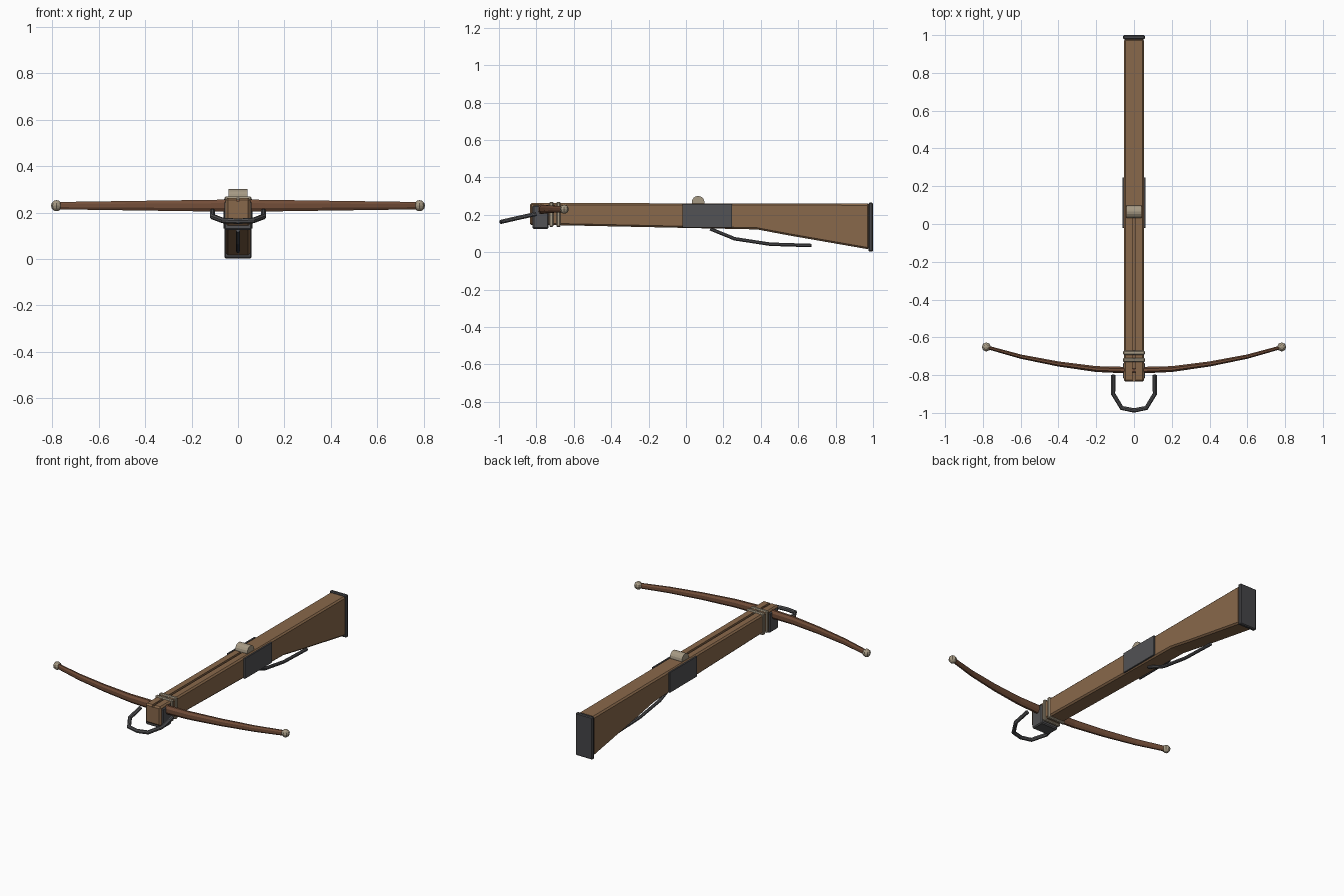
import bpy, bmesh, math
from mathutils import Vector

if "Cube" in bpy.data.objects:
    bpy.data.objects.remove(bpy.data.objects["Cube"])


def material(name, rgb):
    m = bpy.data.materials.new(name)
    m.diffuse_color = (*rgb, 1)
    m.use_nodes = True
    m.node_tree.nodes["Principled BSDF"].inputs["Base Color"].default_value = m.diffuse_color
    return m


WOOD = material("wood", (0.25, 0.14, 0.07))
BOW = material("bow_wood", (0.17, 0.075, 0.04))
IRON = material("iron", (0.06, 0.06, 0.065))
STEEL = material("steel", (0.085, 0.085, 0.09))
TAN = material("horn", (0.38, 0.32, 0.23))


def finish(bm, name, mat, bevel=0):
    bmesh.ops.recalc_face_normals(bm, faces=bm.faces)
    me = bpy.data.meshes.new(name)
    bm.to_mesh(me)
    bm.free()
    ob = bpy.data.objects.new(name, me)
    bpy.context.collection.objects.link(ob)
    if mat:
        me.materials.append(mat)
    if bevel:
        mod = ob.modifiers.new("bevel", 'BEVEL')
        mod.width = bevel
        mod.segments = 1
        mod.limit_method = 'ANGLE'
        mod.angle_limit = math.radians(40)
    return ob


def extrude_yz(name, profile, half_x, mat, bevel=0, x=0):
    """Prism with a (y, z) outline, spanning x - half_x .. x + half_x."""
    bm = bmesh.new()
    a, b = [[bm.verts.new((x + s * half_x, y, z)) for y, z in profile] for s in (-1, 1)]
    bm.faces.new(a)
    bm.faces.new(b)
    for i in range(len(a)):
        j = (i + 1) % len(a)
        bm.faces.new((a[i], a[j], b[j], b[i]))
    return finish(bm, name, mat, bevel)


def box(name, half_x, y0, y1, z0, z1, mat, bevel=0, x=0):
    return extrude_yz(name, [(y0, z0), (y1, z0), (y1, z1), (y0, z1)], half_x, mat, bevel, x)


def sweep(name, pts, sizes, mat, ref, sides=8):
    """Tube through pts; sizes are (across, along ref) radii per point."""
    bm = bmesh.new()
    pts, ref = [Vector(p) for p in pts], Vector(ref)
    rings = []
    for i, p in enumerate(pts):
        d0 = (p - pts[i - 1]).normalized() if i else Vector()
        d1 = (pts[i + 1] - p).normalized() if i < len(pts) - 1 else Vector()
        t = (d0 + d1).normalized()
        u = t.cross(ref).normalized()
        v = u.cross(t)
        ring = []
        for k in range(sides):
            a = 2 * math.pi * (k + 0.5) / sides
            ring.append(bm.verts.new(p + u * math.cos(a) * sizes[i][0] + v * math.sin(a) * sizes[i][1]))
        rings.append(ring)
    for r, s in zip(rings, rings[1:]):
        for k in range(sides):
            j = (k + 1) % sides
            bm.faces.new((r[k], r[j], s[j], s[k]))
    bm.faces.new(rings[0])
    bm.faces.new(rings[-1])
    return finish(bm, name, mat)


# Wooden stock with bolt groove
stock = extrude_yz("stock", [(-0.835, 0.145), (-0.70, 0.145), (0.0, 0.13), (0.38, 0.122),
                             (0.55, 0.09), (0.98, 0.015), (0.98, 0.26), (-0.835, 0.263)],
                   0.053, WOOD, 0.009)
cutter = box("groove_cutter", 0.007, -0.9, 0.06, 0.251, 0.3, WOOD)
cutter.hide_render = True
cutter.hide_set(True)
mod = stock.modifiers.new("groove", 'BOOLEAN')
mod.operation = 'DIFFERENCE'
mod.object = cutter
mod.solver = 'EXACT'

# Butt plate, lock plates and bow socket
box("butt_plate", 0.058, 0.977, 1.0, 0.003, 0.265, IRON, 0.005)
for s, side in ((-1, "left"), (1, "right")):
    box("lock_plate_" + side, 0.005, -0.02, 0.247, 0.132, 0.258, STEEL, 0.001, x=s * 0.057)
box("bow_socket", 0.059, -0.82, -0.735, 0.125, 0.25, STEEL, 0.006)

# Bindings
for i, y in enumerate((-0.72, -0.682)):
    box(f"binding_{i + 1}", 0.058, y - 0.011, y + 0.011, 0.135, 0.269, TAN, 0.005)

# Bow limbs, tapering and curving back
half = [(0, -0.775), (0.2, -0.768), (0.4, -0.741), (0.6, -0.702), (0.78, -0.652)]
arc = [(-x, y) for x, y in half[:0:-1]] + half
sizes = [(0.019 - 0.009 * abs(x) / 0.78, 0.029 - 0.012 * abs(x) / 0.78) for x, y in arc]
sweep("bow", [(x, y, 0.23) for x, y in arc], sizes, BOW, (0, 0, 1))

# Bow tips
for s, side in ((-1, "left"), (1, "right")):
    bm = bmesh.new()
    bmesh.ops.create_uvsphere(bm, u_segments=8, v_segments=6, radius=0.024)
    bmesh.ops.translate(bm, verts=bm.verts, vec=(s * 0.782, -0.651, 0.23))
    finish(bm, "bow_tip_" + side, TAN)

# Rolling nut
nut = [(0.065 + 0.034 * math.cos(k * math.pi / 8), 0.267 + 0.034 * math.sin(k * math.pi / 8))
       for k in range(16)]
extrude_yz("nut", nut, 0.041, TAN)

# Foot stirrup
side = [(0.11, -0.80, 0.205), (0.11, -0.90, 0.183), (0.065, -0.974, 0.166)]
path = [(-x, y, z) for x, y, z in side] + [(0, -0.987, 0.163)] + side[::-1]
sweep("stirrup", path, [(0.012, 0.012)] * len(path), STEEL, (0, -0.22, 0.97))

# Trigger lever
lever = [(0, 0.13, 0.125), (0, 0.26, 0.072), (0, 0.45, 0.043), (0, 0.67, 0.036)]
sweep("trigger_lever", lever, [(0.01, 0.01)] * 4, STEEL, (0, 0, 1))
